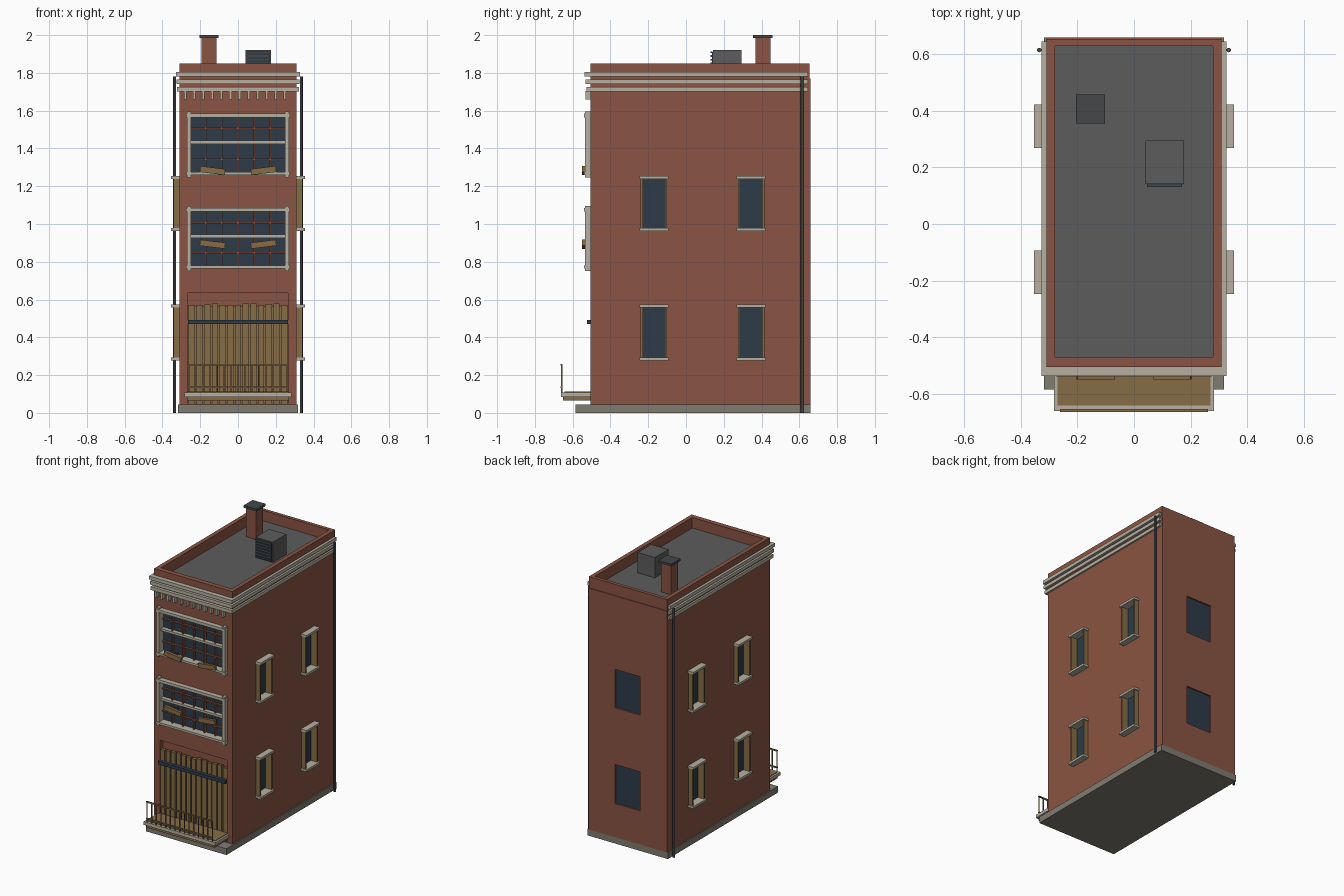
import bpy, bmesh, math, random
from mathutils import Matrix, Vector

random.seed(4)
cube = bpy.data.objects.get("Cube")
if cube:
    bpy.data.objects.remove(cube, do_unlink=True)


def material(name, hexcode):
    def linear(c):
        return c / 12.92 if c <= 0.04045 else ((c + 0.055) / 1.055) ** 2.4
    rgb = [linear(int(hexcode[i:i + 2], 16) / 255) for i in (0, 2, 4)]
    mat = bpy.data.materials.new(name)
    mat.use_nodes = True
    mat.diffuse_color = (*rgb, 1)
    bsdf = mat.node_tree.nodes["Principled BSDF"]
    bsdf.inputs["Base Color"].default_value = (*rgb, 1)
    bsdf.inputs["Roughness"].default_value = 0.8
    return mat


BRICK = material("brick", "8a5442")
STONE = material("pale stone", "b6b0a0")
WOOD = material("wood", "866c47")
GLASS = material("dark glass", "2d3b48")
ROOF = material("roof grey", "5c5c5c")
BASE = material("base grey", "807c72")
METAL = material("dark metal", "45474a")


def boxes(name, mat, *spans):
    """One object from boxes given as (x0, x1, y0, y1, z0, z1)."""
    bm = bmesh.new()
    for x0, x1, y0, y1, z0, z1 in spans:
        size = Matrix.Diagonal((x1 - x0, y1 - y0, z1 - z0, 1))
        mid = Matrix.Translation(((x0 + x1) / 2, (y0 + y1) / 2, (z0 + z1) / 2))
        bmesh.ops.create_cube(bm, size=1, matrix=mid @ size)
    mesh = bpy.data.meshes.new(name)
    bm.to_mesh(mesh)
    bm.free()
    mesh.materials.append(mat)
    obj = bpy.data.objects.new(name, mesh)
    bpy.context.collection.objects.link(obj)
    return obj


def mirror(span):
    x0, x1, *rest = span
    return (-x1, -x0, *rest)


# Main sizes
W, FRONT, BACK, TOP = 0.31, -0.505, 0.66, 1.77
front_windows = [(1.26, 1.58), (0.765, 1.08)]
floors = [(0.97, 1.245), (0.285, 0.565)]
side_rows = [-0.17, 0.345]

# Walls with recessed openings
walls = boxes("walls", BRICK, (-W, W, FRONT, BACK, 0.04, TOP))
holes = [(-0.265, 0.265, -0.6, -0.47, 0.05, 0.635)]
holes += [(-0.255, 0.255, -0.6, -0.475, z0, z1) for z0, z1 in front_windows]
for z0, z1 in floors:
    holes.append((-0.1, 0.1, 0.645, 0.7, z0, z1))
    for y in side_rows:
        hole = (0.29, 0.4, y - 0.06, y + 0.06, z0, z1)
        holes += [hole, mirror(hole)]
cutter = boxes("opening_cutter", BRICK, *holes)
cutter.hide_render = True
cut = walls.modifiers.new("openings", "BOOLEAN")
cut.operation, cut.solver, cut.object = "DIFFERENCE", "EXACT", cutter
bpy.context.view_layer.objects.active = walls
bpy.ops.object.modifier_apply(modifier=cut.name)
bpy.data.objects.remove(cutter, do_unlink=True)

# Base, parapet and roof
boxes("base", BASE, (-0.318, 0.318, -0.585, BACK, 0, 0.045))
boxes("parapet", BRICK,
      (-W, W, FRONT, -0.47, TOP, 1.85), (-W, W, 0.63, 0.655, TOP, 1.85),
      (-W, -0.28, -0.47, 0.63, TOP, 1.85), (0.28, W, -0.47, 0.63, TOP, 1.85))
boxes("roof", ROOF, (-0.28, 0.28, -0.47, 0.63, TOP - 0.002, TOP + 0.005))

# Cornice bands around front and sides, with dentils below
bands = []
for z, out in [(1.702, 0.012), (1.742, 0.015), (1.78, 0.018)]:
    x, y = W + out, FRONT - out * 1.8
    bands += [(-x, x, y, FRONT + 0.01, z, z + 0.024)]
    side = (W - 0.01, x, FRONT + 0.01, 0.645, z, z + 0.024)
    bands += [side, mirror(side)]
boxes("cornice", STONE, *bands)
boxes("dentils", STONE, *[(x - 0.007, x + 0.007, -0.533, -0.5, 1.66, 1.703)
                          for x in (-0.28 + 0.048 * i for i in range(12))])

# Front windows: glass, grid, frame and tilted planks
for label, (z0, z1) in zip(("upper", "lower"), front_windows):
    h = z1 - z0
    boxes(label + "_front_glass", GLASS, (-0.255, 0.255, -0.485, -0.47, z0, z1))
    grid = [(x - 0.004, x + 0.004, -0.503, -0.485, z0, z1)
            for x in (0.085 * i for i in range(-2, 3))]
    grid += [(-0.255, 0.255, -0.5, -0.485, z0 + h * t - 0.004, z0 + h * t + 0.004)
             for t in (0.26, 0.77)]
    boxes(label + "_front_grid", BRICK, *grid)
    post = (0.25, 0.27, -0.535, -0.47, z0 - 0.015, z1 + 0.015)
    boxes(label + "_front_frame", STONE, post, mirror(post),
          (-0.275, 0.275, -0.54, -0.47, z1 - 0.015, z1 + 0.005),
          (-0.275, 0.275, -0.54, -0.47, z0, z0 + 0.015),
          (-0.25, 0.25, -0.515, -0.485, z0 + h * 0.54 - 0.008, z0 + h * 0.54 + 0.008))
    plank_z = 1.283 if label == "upper" else 0.893
    for side, name in ((-1, "right"), (1, "left")):
        plank = boxes(f"{label}_{name}_plank", WOOD,
                      (-0.067, 0.067, -0.01, 0.01, -0.016, 0.016))
        plank.location = (side * 0.135, -0.54, plank_z)
        plank.rotation_euler = (0, -side * math.radians(7), 0)
        boxes(f"{label}_{name}_plank_bracket", METAL,
              (side * 0.135 - 0.005, side * 0.135 + 0.005, -0.535, -0.48,
               plank_z - 0.005, plank_z + 0.005))

# Side windows: glass, wooden jambs, stone sill and lintel
glass, jambs, ledges = [], [], []
for z0, z1 in floors:
    for y in side_rows:
        glass.append((0.285, 0.294, y - 0.06, y + 0.06, z0, z1))
        for s in (-1, 1):
            jambs.append((0.29, 0.342, y + s * 0.064 - 0.006,
                          y + s * 0.064 + 0.006, z0, z1))
        ledges += [(0.29, 0.354, y - 0.077, y + 0.077, z - 0.008, z + 0.008)
                   for z in (z0, z1)]
for name, mat, parts in (("side_glass", GLASS, glass), ("side_jambs", WOOD, jambs),
                         ("side_ledges", STONE, ledges)):
    boxes("left_" + name, mat, *parts)
    boxes("right_" + name, mat, *[mirror(p) for p in parts])

# Back windows
boxes("back_glass", GLASS, *[(-0.1, 0.1, 0.64, 0.65, z0, z1) for z0, z1 in floors])

# Slatted front door with dark rail
boxes("door_backing", WOOD, (-0.265, 0.265, -0.485, -0.465, 0.05, 0.565))
slats, pitch = [], 0.53 / 13
for i in range(13):
    x = -0.265 + pitch * i
    slats.append((x + 0.004, x + pitch - 0.004, -0.503 + random.uniform(0, 0.006),
                  -0.48, 0.05, 0.575 + random.uniform(-0.006, 0.006)))
boxes("door_slats", WOOD, *slats)
boxes("door_rail", GLASS, (-0.265, 0.265, -0.525, -0.495, 0.47, 0.493))

# Front deck and railing
boxes("deck_frame", STONE, (-0.283, 0.283, -0.662, -0.5, 0.085, 0.108))
boxes("deck_boards", WOOD, (-0.27, 0.27, -0.642, -0.5, 0.1, 0.112))
boxes("deck_underside", WOOD, (-0.27, 0.27, -0.65, -0.5, 0.065, 0.085))
railing = [(-0.262, 0.262, -0.664, -0.654, z - 0.004, z + 0.004) for z in (0.135, 0.255)]
railing += [(x - 0.003, x + 0.003, -0.661, -0.655, 0.108, 0.255)
            for x in (-0.259 + 0.037 * i for i in range(15))]
boxes("deck_railing", WOOD, *railing)

# Downspouts near the back corners
for side, name in ((-1, "right"), (1, "left")):
    bpy.ops.mesh.primitive_cylinder_add(vertices=12, radius=0.008, depth=1.78,
                                        location=(side * 0.335, 0.615, 0.89))
    pipe = bpy.context.object
    pipe.name = name + "_downspout"
    pipe.data.materials.append(METAL)
    bpy.ops.object.shade_smooth_by_angle()

# Chimney
boxes("chimney", BRICK, (-0.194, -0.114, 0.367, 0.447, TOP, 1.986))
boxes("chimney_cap", METAL, (-0.205, -0.103, 0.356, 0.458, 1.984, 2.0))

# Roof vent with louvres on its front
boxes("roof_vent", ROOF, (0.04, 0.176, 0.142, 0.295, TOP, 1.92))
boxes("vent_opening", GLASS, (0.046, 0.17, 0.137, 0.144, TOP + 0.01, 1.91))
boxes("vent_louvres", METAL, *[(0.046, 0.17, 0.13, 0.14, z, z + 0.009)
                               for z in (1.785 + 0.02 * i for i in range(7))])
